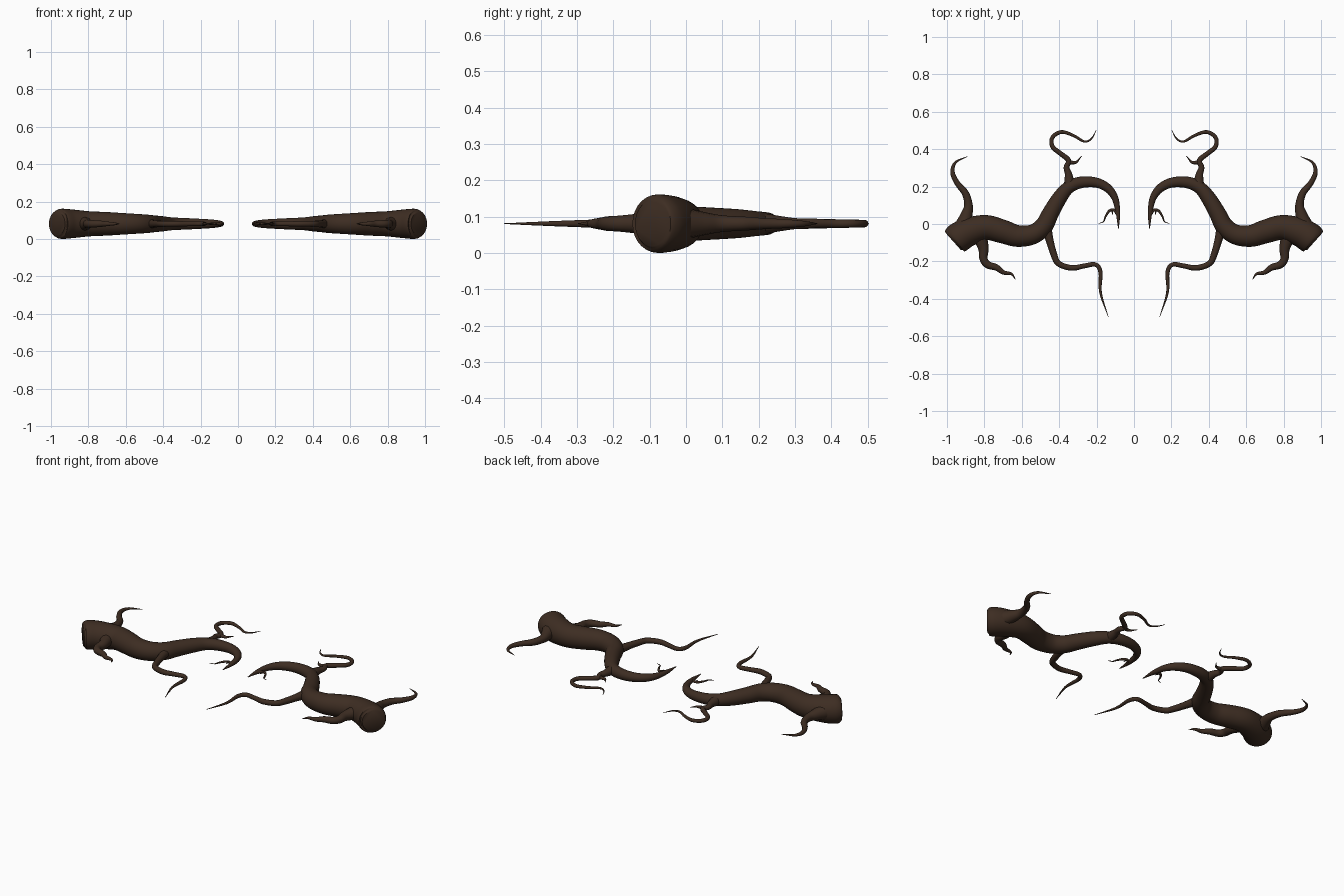
import bpy, bmesh, math
from mathutils import Vector

Z = 0.081   # height of the branch centre line

bark = bpy.data.materials.new("dark_brown_bark")
bark.diffuse_color = (0.047, 0.026, 0.016, 1)


def spline(pts, steps):
    """Catmull-Rom through (x, y, radius) points."""
    p = [Vector(q) for q in pts]
    p = [2 * p[0] - p[1]] + p + [2 * p[-1] - p[-2]]
    out = []
    for i in range(1, len(p) - 2):
        a, b, c, d = p[i - 1:i + 3]
        for s in range(steps):
            t = s / steps
            out.append(0.5 * (2 * b + (c - a) * t + (2 * a - 5 * b + 4 * c - d) * t * t
                              + (3 * b - a - 3 * c + d) * t ** 3))
    return out + [p[-2]]


def tube(name, pts, sides=12, steps=5):
    """Tapered round branch along a flat path, mirrored across x."""
    path = spline(pts, steps)
    bm = bmesh.new()
    rings = []
    for i, q in enumerate(path):
        a, b = path[max(i - 1, 0)], path[min(i + 1, len(path) - 1)]
        n = Vector((a.y - b.y, b.x - a.x, 0)).normalized()
        r = max(q.z, 0.0008)
        ring = []
        for k in range(sides):
            w = math.tau * k / sides
            ring.append(bm.verts.new(Vector((q.x, q.y, Z)) + n * r * math.cos(w)
                                     + Vector((0, 0, r * math.sin(w)))))
        rings.append(ring)
    for r0, r1 in zip(rings, rings[1:]):
        for k in range(sides):
            j = (k + 1) % sides
            bm.faces.new((r0[k], r0[j], r1[j], r1[k]))
    bm.faces.new(rings[0])
    bm.faces.new(rings[-1])
    bmesh.ops.recalc_face_normals(bm, faces=bm.faces)
    me = bpy.data.meshes.new(name)
    bm.to_mesh(me)
    bm.free()
    me.materials.append(bark)
    ob = bpy.data.objects.new(name, me)
    bpy.context.collection.objects.link(ob)
    bpy.ops.object.select_all(action='DESELECT')
    ob.select_set(True)
    bpy.context.view_layer.objects.active = ob
    bpy.ops.object.shade_smooth_by_angle(angle=math.radians(50))
    ob.modifiers.new("mirror", 'MIRROR').use_mirror_merge = False
    return ob


# main limb, from the cut end to the curled tip
tube("main_limb", [
    (-.966, -.094, .062), (-.949, -.080, .080), (-.890, -.045, .077), (-.794, -.019, .067),
    (-.703, -.040, .063), (-.623, -.064, .058), (-.543, -.056, .053), (-.484, -.013, .049),
    (-.447, .056, .045), (-.398, .139, .040), (-.350, .195, .034), (-.286, .222, .031),
    (-.206, .222, .027), (-.142, .193, .023), (-.102, .139, .018), (-.086, .061, .012),
    (-.083, -.024, .002)], sides=28, steps=6)

# side branches
tube("outer_back_branch", [
    (-.912, -.008, .045), (-.896, .045, .033), (-.885, .099, .023), (-.901, .163, .019),
    (-.944, .217, .015), (-.970, .275, .012), (-.955, .329, .007), (-.890, .361, .001)])
tube("outer_front_branch", [
    (-.826, -.061, .040), (-.805, -.131, .028), (-.805, -.184, .022), (-.783, -.217, .020),
    (-.735, -.233, .017), (-.698, -.259, .012), (-.655, -.267, .007), (-.634, -.297, .001)])
tube("inner_front_branch", [
    (-.473, .003, .030), (-.452, -.083, .021), (-.430, -.158, .018), (-.404, -.211, .016),
    (-.334, -.235, .015), (-.270, -.225, .013), (-.206, -.217, .012), (-.179, -.259, .011),
    (-.179, -.366, .007), (-.136, -.500, .001)])
tube("inner_back_branch", [
    (-.345, .206, .030), (-.350, .265, .020), (-.361, .302, .015), (-.350, .340, .014),
    (-.393, .377, .013), (-.436, .414, .012), (-.436, .463, .011), (-.388, .492, .010),
    (-.324, .473, .008), (-.265, .441, .006), (-.227, .457, .004), (-.201, .503, .001)])

# small twigs
tube("back_branch_twig", [
    (-.352, .330, .012), (-.313, .329, .008), (-.295, .345, .004), (-.280, .363, .001)], 8)
tube("tip_twig", [
    (-.084, .050, .012), (-.104, .073, .008), (-.130, .072, .007), (-.152, .040, .005),
    (-.163, .013, .003), (-.190, .003, .001)], 8)
tube("tip_twig_spur", [(-.118, .075, .006), (-.115, .062, .004), (-.113, .048, .001)], 8)
